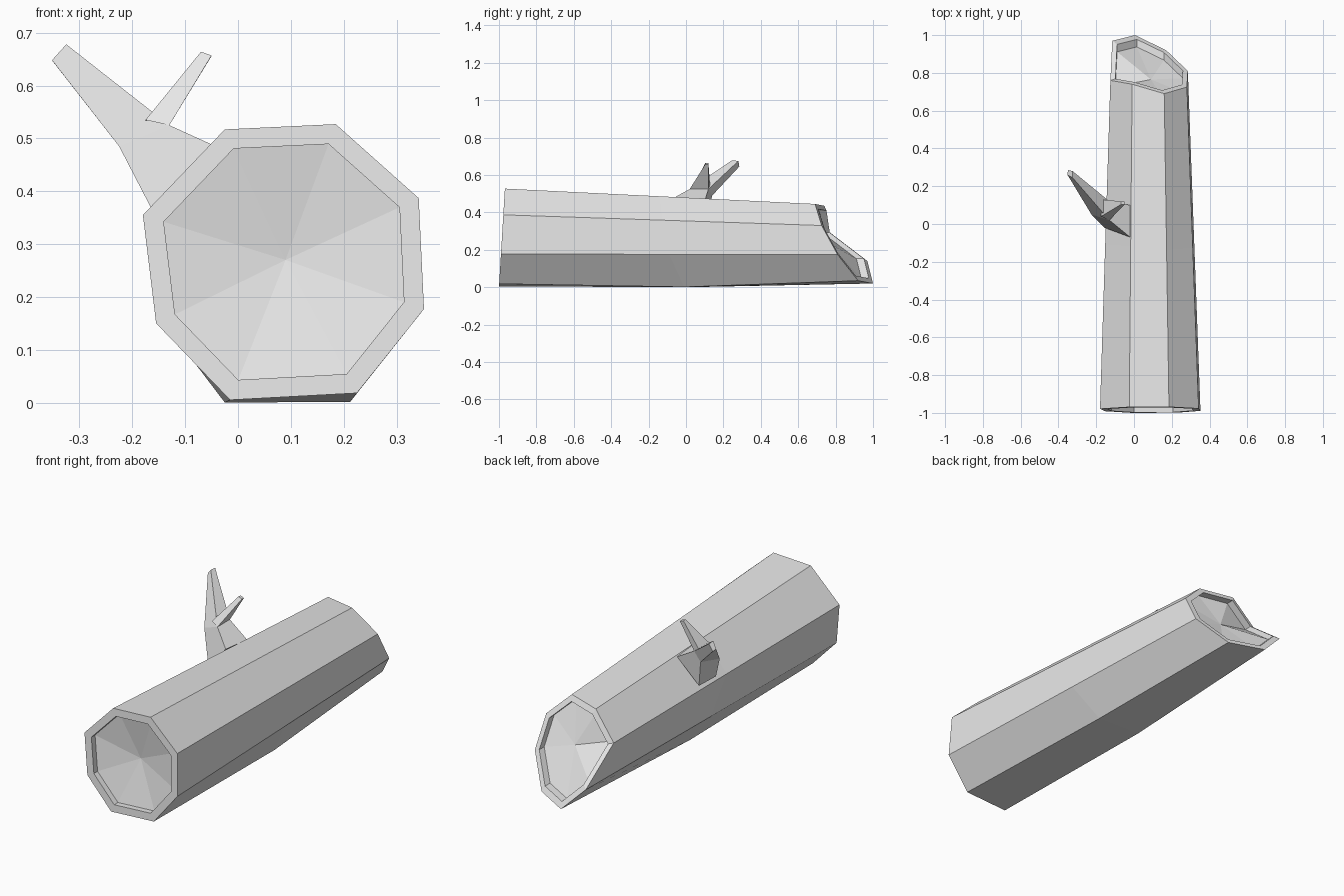
import bpy
import bmesh
from mathutils import Vector

if "Cube" in bpy.data.objects:
    bpy.data.objects.remove(bpy.data.objects["Cube"])

grey = bpy.data.materials.new("pale_grey")
grey.use_nodes = True
grey.diffuse_color = (0.8, 0.8, 0.8, 1)
grey.node_tree.nodes["Principled BSDF"].inputs["Base Color"].default_value = (0.8, 0.8, 0.8, 1)


def loft(name, rings, start=None, end=None):
    """Skin a row of equal rings; each end closes to a point or a flat cap."""
    bm = bmesh.new()
    rows = [[bm.verts.new(p) for p in ring] for ring in rings]
    n = len(rows[0])
    for a, b in zip(rows, rows[1:]):
        for i in range(n):
            j = (i + 1) % n
            bm.faces.new((a[i], a[j], b[j], b[i]))
    for row, apex in ((rows[0], start), (rows[-1], end)):
        if apex is None:
            bm.faces.new(row)
        else:
            tip = bm.verts.new(apex)
            for i in range(n):
                bm.faces.new((row[i], row[(i + 1) % n], tip))
    bmesh.ops.recalc_face_normals(bm, faces=bm.faces)
    mesh = bpy.data.meshes.new(name)
    bm.to_mesh(mesh)
    bm.free()
    mesh.materials.append(grey)
    obj = bpy.data.objects.new(name, mesh)
    bpy.context.collection.objects.link(obj)
    return obj


def inset(ring, factor):
    centre = sum(ring, Vector()) / len(ring)
    return [centre + (p - centre) * factor for p in ring]


def shift(ring, dy):
    return [p + Vector((0, dy, 0)) for p in ring]


# Log: eight-sided, tapered, leaning front cut and slanted back cut
front_outline = [(-0.025, 0.517), (0.185, 0.527), (0.342, 0.387), (0.352, 0.177),
                 (0.225, 0.018), (-0.015, 0.005), (-0.155, 0.15), (-0.18, 0.355)]
front = [Vector((x, -1 + 0.06 * z, z)) for x, z in front_outline]
back = [Vector(p) for p in [
    (-0.01, 0.74, 0.435), (0.16, 0.69, 0.445), (0.28, 0.725, 0.33), (0.285, 0.81, 0.175),
    (0.17, 0.92, 0.035), (0.005, 1.0, 0.02), (-0.115, 0.97, 0.14), (-0.125, 0.76, 0.3)]]

# The belly sags a little halfway along
middle = [a.lerp(b, 0.5) for a, b in zip(front, back)]
middle[4] += Vector((0.015, 0.03, -0.025))
middle[5] += Vector((-0.02, 0, -0.0125))

# Hollow ends: rim, short wall, shallow cone
front_rim = inset(front, 0.855)
back_rim = inset(back, 0.87)
loft("log",
     [shift(front_rim, 0.03), front_rim, front, middle, back, back_rim, shift(back_rim, -0.04)],
     start=(0.09, -0.91, 0.27), end=(0.09, 0.765, 0.235))

# Main branch: wide foot, fork, thin tip
loft("branch", [
    [(-0.02, -0.07, 0.475), (-0.155, -0.02, 0.35), (-0.15, 0.11, 0.35), (-0.02, 0.1, 0.46)],
    [(-0.13, 0.02, 0.525), (-0.225, 0.05, 0.485), (-0.18, 0.14, 0.49), (-0.13, 0.12, 0.525)],
    [(-0.325, 0.245, 0.678), (-0.352, 0.26, 0.648), (-0.35, 0.285, 0.645), (-0.325, 0.28, 0.675)]])

# Side twig
loft("twig", [
    [(-0.175, 0.04, 0.535), (-0.13, 0.02, 0.525), (-0.13, 0.12, 0.525), (-0.175, 0.13, 0.53)],
    [(-0.07, 0.103, 0.664), (-0.05, 0.103, 0.657), (-0.05, 0.12, 0.656), (-0.07, 0.12, 0.663)]])
